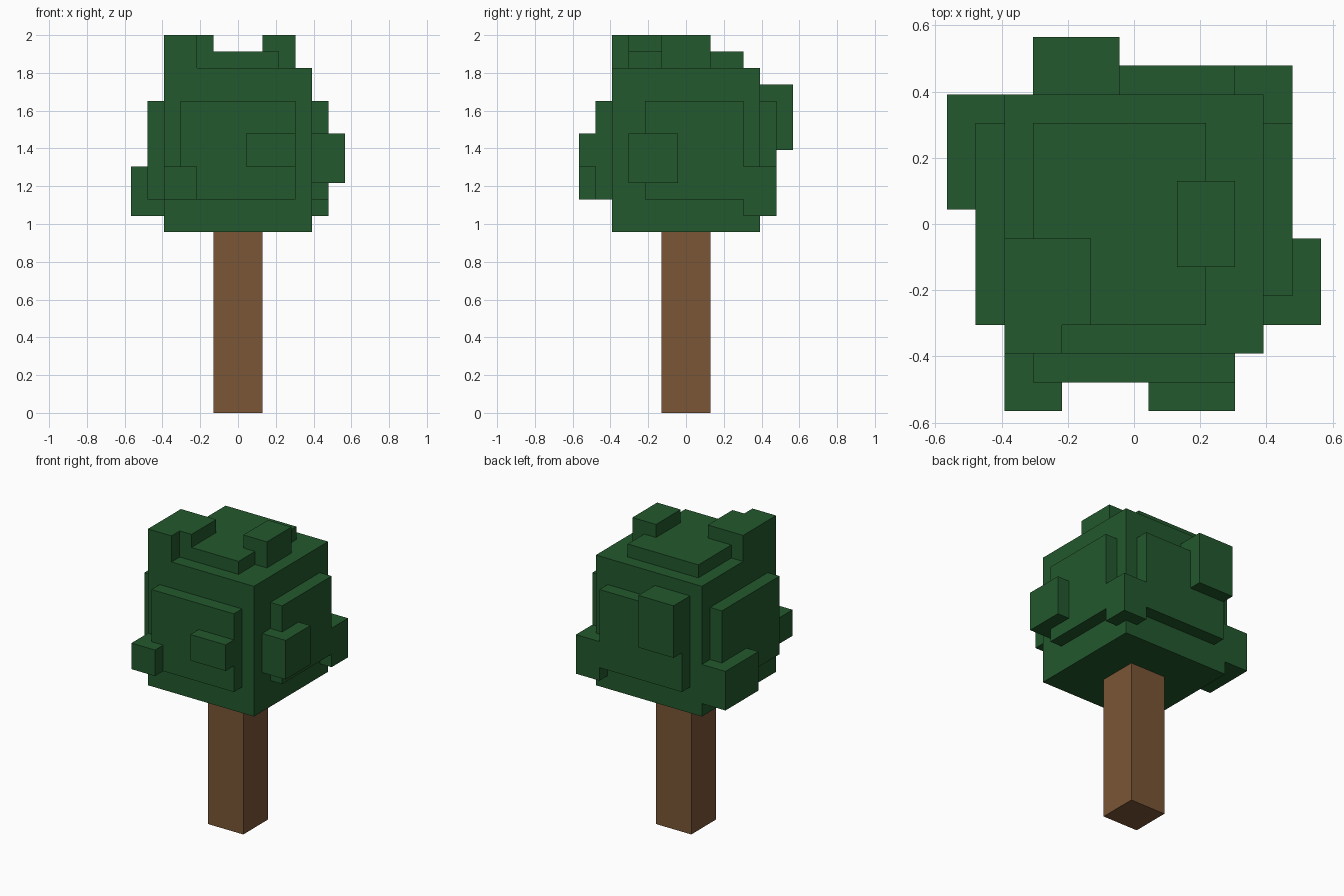
import bpy
import bmesh

default = bpy.data.objects.get("Cube")
if default:
    bpy.data.objects.remove(default, do_unlink=True)

U = 2 / 23  # one block unit; the tree is 23 blocks tall


def make_material(name, rgb):
    mat = bpy.data.materials.new(name)
    mat.use_nodes = True
    colour = (*rgb, 1.0)
    mat.diffuse_color = colour
    bsdf = mat.node_tree.nodes["Principled BSDF"]
    bsdf.inputs["Base Color"].default_value = colour
    bsdf.inputs["Roughness"].default_value = 0.9
    return mat


def prism(name, outline, z0, z1, mat):
    """Extrude a flat outline (in block units) from z0 up to z1."""
    bm = bmesh.new()
    base = bm.faces.new([bm.verts.new((x * U, y * U, z0 * U)) for x, y in outline])
    top = bmesh.ops.extrude_face_region(bm, geom=[base])["geom"]
    bmesh.ops.translate(bm, vec=(0, 0, (z1 - z0) * U),
                        verts=[g for g in top if isinstance(g, bmesh.types.BMVert)])
    bmesh.ops.recalc_face_normals(bm, faces=bm.faces)
    mesh = bpy.data.meshes.new(name)
    bm.to_mesh(mesh)
    bm.free()
    mesh.materials.append(mat)
    obj = bpy.data.objects.new(name, mesh)
    bpy.context.collection.objects.link(obj)
    return obj


def box(name, xs, ys, zs, mat):
    (x0, x1), (y0, y1) = xs, ys
    return prism(name, [(x0, y0), (x1, y0), (x1, y1), (x0, y1)], *zs, mat)


bark = make_material("bark brown", (0.195, 0.093, 0.036))
leaf = make_material("leaf green", (0.0168, 0.0976, 0.0262))

# Trunk and main leaf cube
box("trunk", (-1.5, 1.5), (-1.5, 1.5), (0, 11), bark)
box("crown", (-4.5, 4.5), (-4.5, 4.5), (11, 21), leaf)

# Leaf slabs and clumps: name, x range, y range, z range
clumps = [
    # front
    ("front_slab", (-3.5, 3.5), (-5.5, -4.5), (13, 19)),
    ("front_clump", (0.5, 3.5), (-6.5, -5.5), (15, 17)),
    ("front_corner_clump", (-4.5, -2.5), (-6.5, -4.5), (13, 15)),
    # left side
    ("left_slab", (4.5, 5.5), (-2.5, 3.5), (13, 19)),
    ("left_clump", (4.5, 6.5), (-3.5, -0.5), (14, 17)),
    # back
    ("back_slab", (-3.5, 3.5), (4.5, 5.5), (13, 19)),
    ("back_clump", (-3.5, -0.5), (4.5, 6.5), (16, 20)),
    ("back_corner_clump", (3.5, 5.5), (3.5, 5.5), (12, 15)),
    # right side
    ("right_slab", (-5.5, -4.5), (-3.5, 3.5), (13, 19)),
    ("right_clump", (-6.5, -4.5), (0.5, 4.5), (12, 15)),
    # top
    ("top_slab", (-3.5, 2.5), (-3.5, 3.5), (21, 22)),
    ("top_clump", (1.5, 3.5), (-1.5, 1.5), (21, 23)),
]
for name, xs, ys, zs in clumps:
    box(name, xs, ys, zs, leaf)

# Stepped clump on the top front corner
prism("top_corner_clump",
      [(-4.5, -4.5), (-2.5, -4.5), (-2.5, -3.5), (-1.5, -3.5), (-1.5, -0.5), (-4.5, -0.5)],
      21, 23, leaf)
